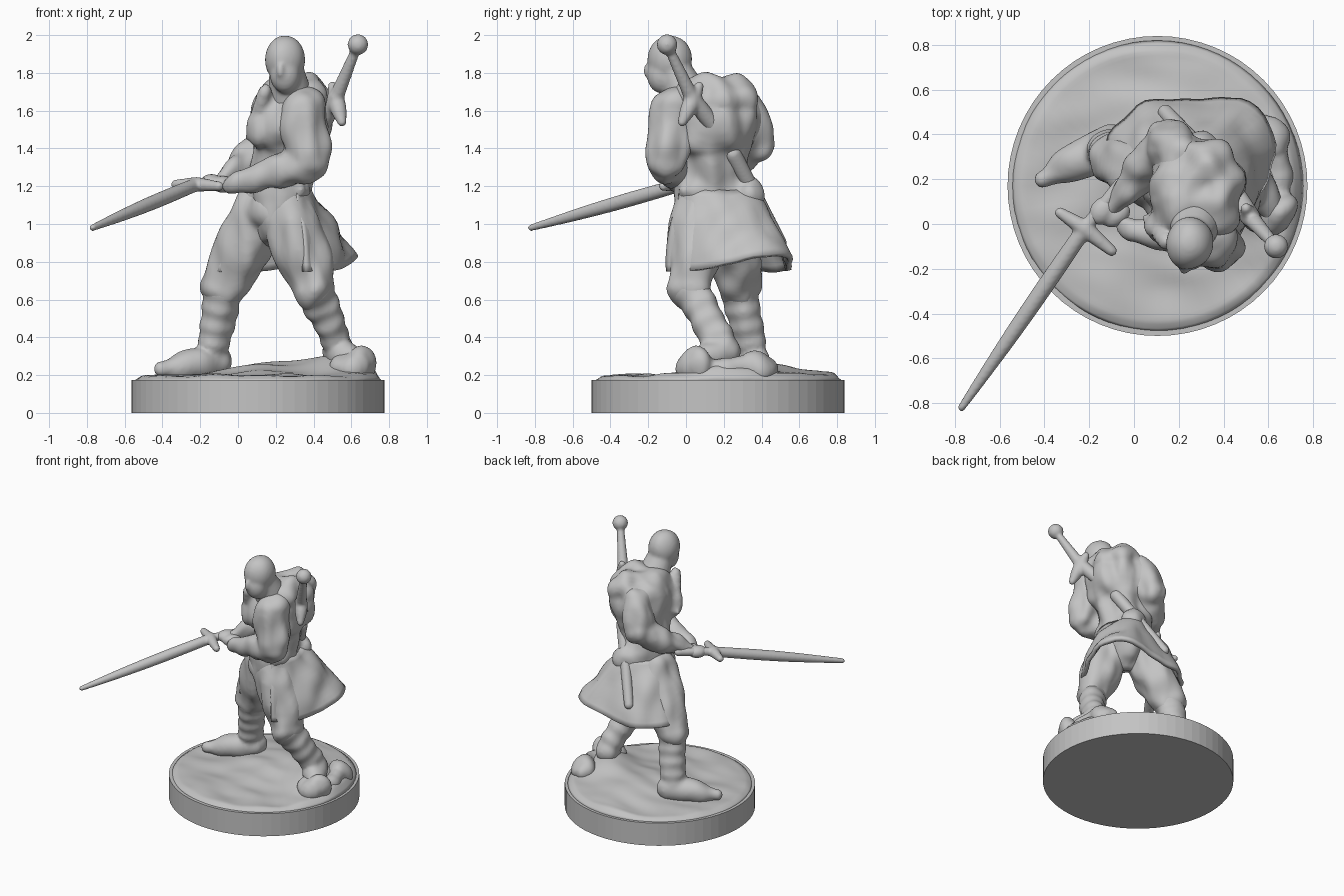
import bpy, bmesh, math
from mathutils import Vector, Matrix, noise

cube = bpy.data.objects.get("Cube")
if cube:
    bpy.data.objects.remove(cube)

primer = bpy.data.materials.new("primer grey")
primer.use_nodes = True
primer.diffuse_color = (.55, .55, .55, 1)
shader = primer.node_tree.nodes["Principled BSDF"]
shader.inputs["Base Color"].default_value = primer.diffuse_color


def finish(name, bm, voxel=0, rough=0, smooth=True):
    """Turn a bmesh into an object, optionally fused into one sculpted skin."""
    bmesh.ops.recalc_face_normals(bm, faces=bm.faces)
    mesh = bpy.data.meshes.new(name)
    bm.to_mesh(mesh)
    bm.free()
    obj = bpy.data.objects.new(name, mesh)
    bpy.context.collection.objects.link(obj)
    if voxel:
        fuse = obj.modifiers.new("fuse", "REMESH")
        fuse.mode, fuse.voxel_size = "VOXEL", voxel
        soften = obj.modifiers.new("soften", "SMOOTH")
        soften.iterations = 6
        graph = bpy.context.evaluated_depsgraph_get()
        obj.data = bpy.data.meshes.new_from_object(obj.evaluated_get(graph))
        obj.modifiers.clear()
    if rough:
        normals = [v.normal.copy() for v in obj.data.vertices]
        for v, normal in zip(obj.data.vertices, normals):
            spot = Vector((v.co.x * 9, v.co.y * 9, v.co.z * 5))
            v.co += normal * rough * noise.noise(spot)
    obj.data.materials.clear()
    obj.data.materials.append(primer)
    obj.data.polygons.foreach_set("use_smooth", [smooth] * len(obj.data.polygons))
    return obj


def ball(bm, centre, size, turn=0):
    """Ellipsoid; size is one radius or three."""
    radii = size if isinstance(size, tuple) else (size, size, size)
    place = Matrix.Translation(centre) @ Matrix.Rotation(turn, 4, "Z")
    bmesh.ops.create_uvsphere(bm, u_segments=24, v_segments=14, radius=1,
                              matrix=place @ Matrix.Diagonal((*radii, 1)))


def join_rings(bm, rings):
    loops = [[bm.verts.new(point) for point in ring] for ring in rings]
    count = len(loops[0])
    for low, high in zip(loops, loops[1:]):
        for i in range(count):
            j = (i + 1) % count
            bm.faces.new((low[i], low[j], high[j], high[i]))
    bm.faces.new(loops[0])
    bm.faces.new(loops[-1])


def bone(bm, start, end, r_start, r_end, swell=0, straps=0):
    """Tapered round-ended limb; swell fattens its middle, straps ripple it."""
    axis = end - start
    facing = axis.to_track_quat("Z", "Y")
    rings = []
    steps = 24
    for k in range(steps + 1):
        f = k / steps
        r = r_start + (r_end - r_start) * f + swell * math.sin(math.pi * f)
        r += straps * math.sin(math.tau * 4 * f)
        ring = []
        for j in range(20):
            a = math.tau * j / 20
            ring.append(start + axis * f + facing @ Vector((r * math.cos(a), r * math.sin(a), 0)))
        rings.append(ring)
    join_rings(bm, rings)
    ball(bm, start, r_start)
    ball(bm, end, r_end)


def falloff(angle, toward):
    """One at the given direction in degrees, easing to zero at right angles."""
    return max(0, math.cos(angle - math.radians(toward))) ** 2


# Round faceted base
centre = Vector((.105, .17, 0))
rim, thick = .67, .175
bm = bmesh.new()
bmesh.ops.create_cone(bm, cap_ends=True, segments=64, radius1=rim, radius2=rim, depth=thick,
                      matrix=Matrix.Translation(centre + Vector((0, 0, thick / 2))))
finish("base", bm, smooth=False)

# Joints of the lunging pose
r_hip, r_knee = Vector((.13, .2, 1.08)), Vector((-.08, .28, .66))
r_ankle, r_toe = Vector((-.14, .35, .3)), Vector((-.4, .2, .23))
l_hip, l_knee = Vector((.26, .08, 1.08)), Vector((.4, .02, .66))
l_ankle, l_toe = Vector((.54, .2, .34)), Vector((.62, .04, .28))
r_shoulder, r_elbow = Vector((.22, .28, 1.6)), Vector((.15, .36, 1.42))
l_shoulder, l_elbow = Vector((.34, -.06, 1.6)), Vector((.38, -.1, 1.32))
r_wrist, l_wrist = Vector((-.1, .07, 1.23)), Vector((-.04, 0, 1.21))

# Uneven ground, heaped under the left foot and between the legs
bm = bmesh.new()
rings = []
for k in range(36):
    f = 1 - k / 36
    ring = []
    for j in range(72):
        a = math.tau * j / 72
        spot = centre + Vector((math.cos(a), math.sin(a), 0)) * (rim - .015) * f
        height = .025 + .02 * noise.noise(Vector((spot.x * 4, spot.y * 7, 0)))
        for heap, amount, spread in ((l_ankle, .1, .13), (Vector((.2, .35, 0)), .07, .22)):
            away = (spot - heap).to_2d().length / spread
            height += amount * math.exp(-away * away / 2)
        spot.z = thick - .005 + height * min(1, 16 * (1 - f))
        ring.append(spot)
    rings.append(ring)
join_rings(bm, rings)
finish("ground", bm)

bm = bmesh.new()
ball(bm, (.65, .06, .25), (.08, .09, .1))
ball(bm, (.59, .05, .24), (.1, .1, .08))
ball(bm, (.6, .38, .23), (.09, .13, .09))
ball(bm, (.63, .22, .23), (.08, .15, .08))
finish("rocks", bm, .015, .03)

# Trousers, bloused over the boot tops
bm = bmesh.new()
for hip, knee in ((r_hip, r_knee), (l_hip, l_knee)):
    bone(bm, hip, knee, .15, .115, swell=.015)
    ball(bm, knee, (.12, .12, .1))
ball(bm, (r_hip + l_hip) / 2, (.17, .19, .15))
finish("trousers", bm, .016, .03)

# Boots with strapped shafts
for side, knee, ankle, toe in (("right", r_knee, r_ankle, r_toe), ("left", l_knee, l_ankle, l_toe)):
    bm = bmesh.new()
    bone(bm, knee, ankle, .105, .08, straps=.005)
    heel = ankle + (ankle - toe) * .1
    heel.z = toe.z + .04
    bone(bm, heel, toe, .085, .045, swell=.02)
    finish(side + "_boot", bm, .014, .015)

# Coat body: waist, chest, hunched back, lapel and belt pouch
bm = bmesh.new()
waist = Vector((.22, .15, 1.15))
ball(bm, waist, (.18, .22, .3))
bone(bm, waist, Vector((.25, .15, 1.45)), .17, .19)
ball(bm, (.27, .14, 1.54), (.225, .27, .24))
ball(bm, (.33, .16, 1.66), (.16, .23, .135))
ball(bm, (.1, 0, 1.5), (.07, .08, .1))
bone(bm, Vector((.15, -.08, 1.7)), Vector((.05, .03, 1.46)), .03, .03)
ball(bm, (.34, .05, 1.18), (.06, .1, .06))
ball(bm, (.28, .32, 1.17), (.1, .09, .08))
finish("coat_body", bm, .016, .04)

# Open-fronted coat skirt: a flat back flaring to two corners
bm = bmesh.new()
columns = []
for i in range(49):
    a = math.radians(178 - 5 * i)
    out = Vector((math.cos(a), math.sin(a), 0))
    back = falloff(a, 45) ** 2
    hem = waist + out * (.29 + .18 * back + .12 * falloff(a, 120))
    hem.y = min(hem.y, .55)
    hem.z = .75 + .08 * back
    top = waist + Vector((out.x * .16, out.y * .19, .03))
    columns.append([bm.verts.new(top.lerp(hem, k / 12) + out * .015 * math.sin(math.pi * k / 12))
                    for k in range(13)])
for left, right in zip(columns, columns[1:]):
    for k in range(12):
        bm.faces.new((left[k], right[k], right[k + 1], left[k + 1]))
skirt = finish("coat_skirt", bm, rough=.03)
cloth = skirt.modifiers.new("cloth", "SOLIDIFY")
cloth.thickness, cloth.offset = .03, 0

# Sleeves
for side, shoulder, elbow, wrist in (("right", r_shoulder, r_elbow, r_wrist),
                                     ("left", l_shoulder, l_elbow, l_wrist)):
    bm = bmesh.new()
    bone(bm, shoulder, elbow, .12, .105, swell=.015)
    bone(bm, elbow, wrist, .1, .045, swell=.015)
    finish(side + "_sleeve", bm, .014, .035)

# Hands stacked on the grip
bm = bmesh.new()
ball(bm, (-.14, .06, 1.22), (.07, .055, .045), .9)
ball(bm, (-.08, .04, 1.21), (.07, .05, .045), .6)
finish("hands", bm, .01)

# Drawn sword: grip, curved guard and long blade
guard, tip = Vector((-.22, -.02, 1.21)), Vector((-.77, -.82, .98))
bm = bmesh.new()
bone(bm, Vector((-.06, .18, 1.24)), guard, .03, .03)
for horn in (Vector((-.33, .05, 1.21)), Vector((-.1, -.12, 1.2))):
    bone(bm, guard, horn, .04, .025)
bone(bm, guard, tip, .036, .018, swell=.01)
finish("drawn_sword", bm, .009)

# Sheathed sword slung across the back, half sunk in the coat
pommel, mouth = Vector((.635, -.1, 1.95)), Vector((.52, .03, 1.67))
bm = bmesh.new()
ball(bm, pommel, .055)
bone(bm, pommel, mouth, .024, .04)
bone(bm, mouth, Vector((.41, .2, 1.45)), .045, .045)
bone(bm, Vector((.37, .25, 1.37)), Vector((.14, .5, .9)), .045, .035)
bone(bm, Vector((.5, .07, 1.73)), Vector((.55, -.02, 1.54)), .025, .025, swell=.02)
finish("sheathed_sword", bm, .01)

# Bald head, jaw, nose and neck
bm = bmesh.new()
skull = Vector((.25, -.085, 1.87))
ball(bm, skull, (.105, .12, .13), -.2)
ball(bm, skull + Vector((0, -.04, -.08)), (.08, .085, .1), -.2)
ball(bm, skull + Vector((-.025, -.12, -.06)), (.02, .022, .04))
bone(bm, Vector((.28, .02, 1.65)), skull, .12, .08)
finish("head", bm, .012, .006)
